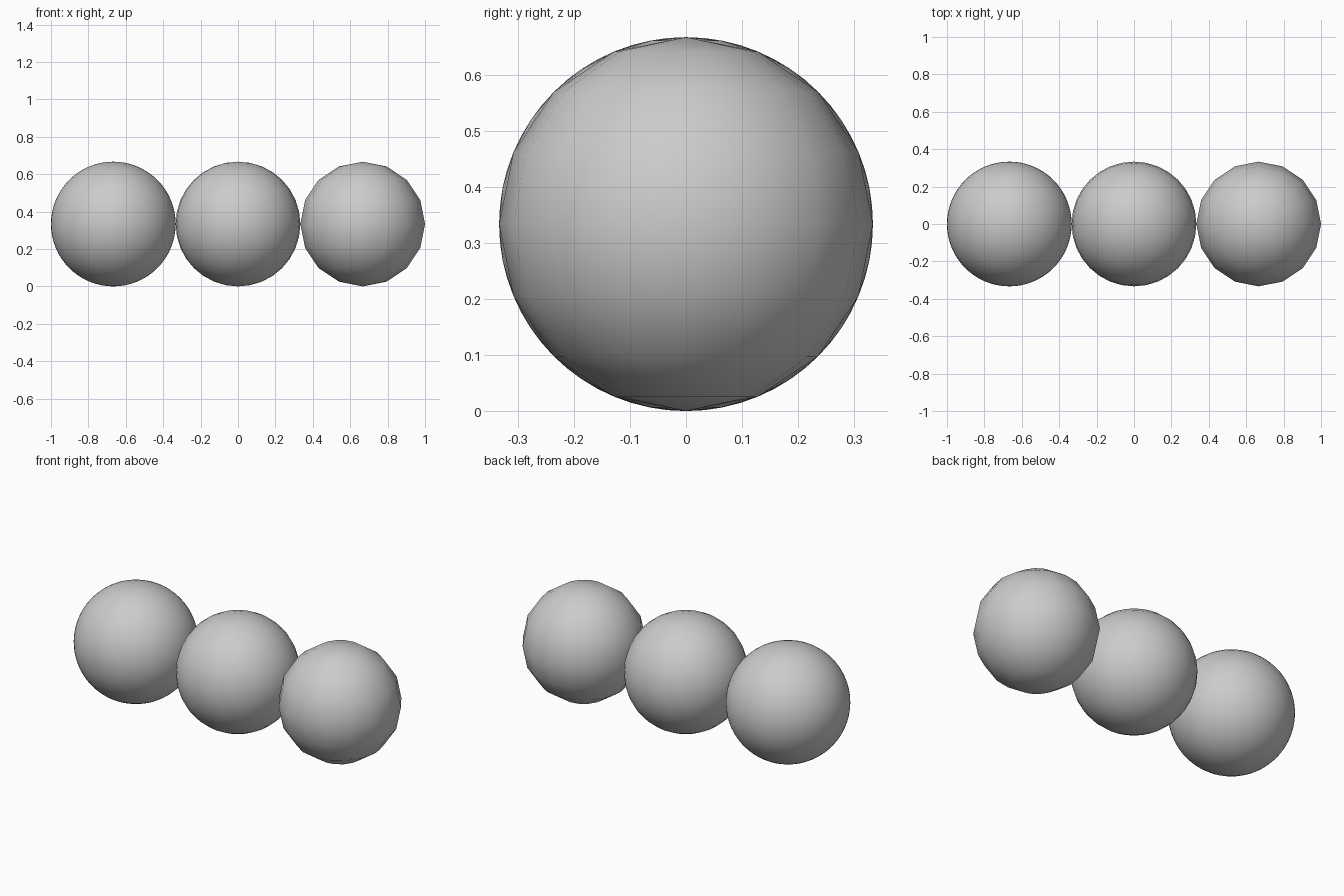
import bpy

if "Cube" in bpy.data.objects:
    bpy.data.objects.remove(bpy.data.objects["Cube"])

R = 1 / 3

# Three touching smooth-shaded balls, from fine to coarse
def ball(name, x, segments):
    bpy.ops.mesh.primitive_uv_sphere_add(segments=segments, ring_count=segments // 2,
                                         radius=R, location=(x, 0, R))
    bpy.context.object.name = name
    bpy.ops.object.shade_smooth()

for name, x, segments in (("fine_ball", -2 * R, 64),
                          ("medium_ball", 0, 32),
                          ("coarse_ball", 2 * R, 16)):
    ball(name, x, segments)
